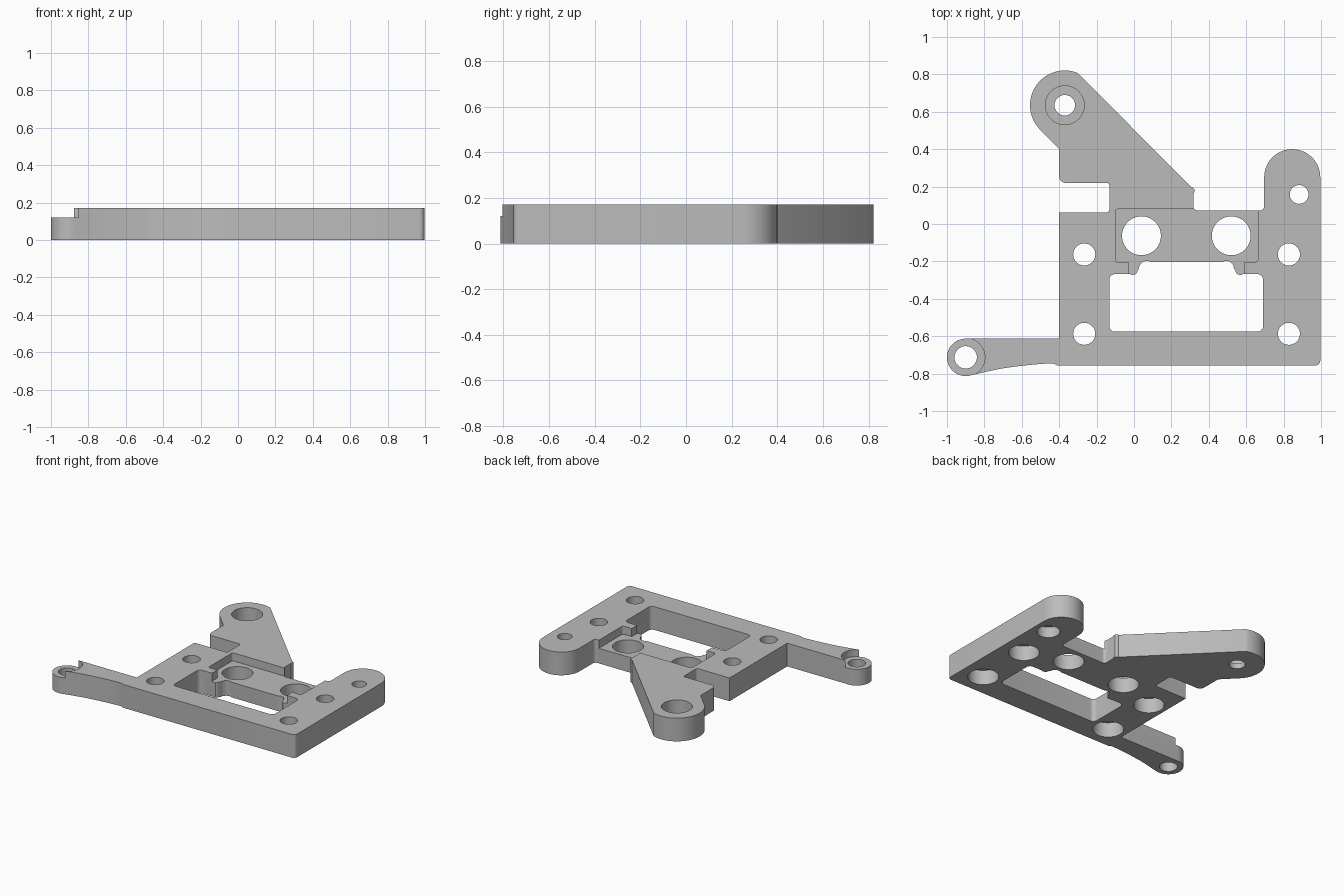
import bpy, bmesh
from math import cos, sin, radians
from mathutils import Vector

cube = bpy.data.objects.get("Cube")
if cube:
    bpy.data.objects.remove(cube, do_unlink=True)

TOP = 0.172

grey = bpy.data.materials.new("machined grey")
grey.use_nodes = True
grey.diffuse_color = (0.5, 0.5, 0.5, 1)
grey.node_tree.nodes["Principled BSDF"].inputs["Base Color"].default_value = (0.5, 0.5, 0.5, 1)


def arc(cx, cy, r, start, end, steps=28):
    """Points along an arc, angles in degrees."""
    angles = [radians(start + (end - start) * i / steps) for i in range(steps + 1)]
    return [(cx + r * cos(a), cy + r * sin(a), 0) for a in angles]


def rounded(corners, steps=6):
    """Replace each (x, y, radius) corner by a small fillet."""
    out = []
    for i, (x, y, r) in enumerate(corners):
        p = Vector((x, y))
        if r == 0:
            out.append(p)
            continue
        a = p + (Vector(corners[i - 1][:2]) - p).normalized() * r
        b = p + (Vector(corners[(i + 1) % len(corners)][:2]) - p).normalized() * r
        centre = a + b - p
        for k in range(steps + 1):
            d = (a - centre).lerp(b - centre, k / steps).normalized()
            out.append(centre + d * r)
    return out


def prism(name, corners, z0, z1):
    """Extrude a closed profile between two heights."""
    bm = bmesh.new()
    face = bm.faces.new([bm.verts.new((p[0], p[1], z0)) for p in rounded(corners)])
    top = bmesh.ops.extrude_face_region(bm, geom=[face])["geom"]
    bmesh.ops.translate(bm, vec=(0, 0, z1 - z0),
                        verts=[v for v in top if isinstance(v, bmesh.types.BMVert)])
    bmesh.ops.recalc_face_normals(bm, faces=bm.faces)
    mesh = bpy.data.meshes.new(name)
    bm.to_mesh(mesh)
    bm.free()
    mesh.materials.append(grey)
    obj = bpy.data.objects.new(name, mesh)
    bpy.context.collection.objects.link(obj)
    return obj


# Plate outline, counter-clockwise from the front left corner
outline = [(-0.41, -0.756, 0), (0.996, -0.756, 0.025)]
outline += arc(0.846, 0.25, 0.15, 0, 180)                     # right lobe
outline += [(0.696, 0.073, 0.022), (0.318, 0.073, 0.02), (0.318, 0.185, 0.02)]
outline += arc(-0.37, 0.635, 0.186, 68, 225)                  # upper arm boss
outline += [(-0.4, 0.4, 0), (-0.4, 0.22, 0.035), (-0.132, 0.22, 0.015),
            (-0.132, 0.062, 0.015), (-0.4, 0.062, 0), (-0.4, -0.613, 0)]
outline += arc(-0.9, -0.713, 0.1, 90, 285)                    # side arm eye
outline += [(-0.8, -0.792, 0), (-0.71, -0.773, 0), (-0.61, -0.759, 0),
            (-0.51, -0.749, 0), (-0.44, -0.745, 0), (-0.425, -0.748, 0)]
plate = prism("bracket_plate", outline, 0, TOP)


def cut(corners, z0=-0.1, z1=0.3):
    """Subtract a prism from the plate."""
    cutter = prism("cutter", corners, z0, z1)
    cutter.hide_render = True
    mod = plate.modifiers.new("cut", "BOOLEAN")
    mod.operation = "DIFFERENCE"
    mod.solver = "EXACT"
    mod.object = cutter
    bpy.context.view_layer.objects.active = plate
    bpy.ops.object.modifier_apply(modifier=mod.name)
    bpy.data.objects.remove(cutter, do_unlink=True)


def bore(x, y, r, z0=-0.1, z1=0.3):
    cut(arc(x, y, r, 0, 351, 39), z0, z1)


# Stepped pocket, open at the back and towards the window
cut([(-0.1, -0.205, 0.015), (-0.026, -0.205, 0), (-0.026, -0.3, 0), (0.588, -0.3, 0),
     (0.588, -0.205, 0), (0.662, -0.205, 0.015), (0.662, 0.079, 0.012),
     (-0.1, 0.079, 0.012)], 0.112)

# Window with a raised middle
cut([(-0.132, -0.576, 0.03), (0.69, -0.576, 0.03), (0.69, -0.268, 0.03),
     (0.557, -0.268, 0.025), (0.51, -0.204, 0.04), (0.05, -0.204, 0.04),
     (0.005, -0.268, 0.025), (-0.132, -0.268, 0.03)])

# Two large bores in the pocket
for x in (0.04, 0.52):
    bore(x, -0.063, 0.104)

# Four screw holes, counterbored from below
for x in (-0.266, 0.828):
    for y in (-0.163, -0.587):
        bore(x, y, 0.059)
        bore(x, y, 0.104, -0.1, 0.11)

# Lobe hole
bore(0.883, 0.158, 0.05)
bore(0.883, 0.158, 0.078, -0.1, 0.08)

# Upper arm hole, counterbored from above
bore(-0.37, 0.635, 0.055)
bore(-0.37, 0.635, 0.104, 0.04, 0.3)

# Side arm eye, lowered and drilled
bore(-0.9, -0.713, 0.103, 0.12, 0.3)
bore(-0.9, -0.713, 0.06)

bpy.ops.object.select_all(action="DESELECT")
plate.select_set(True)
bpy.context.view_layer.objects.active = plate
bpy.ops.object.shade_smooth_by_angle(angle=radians(30))
